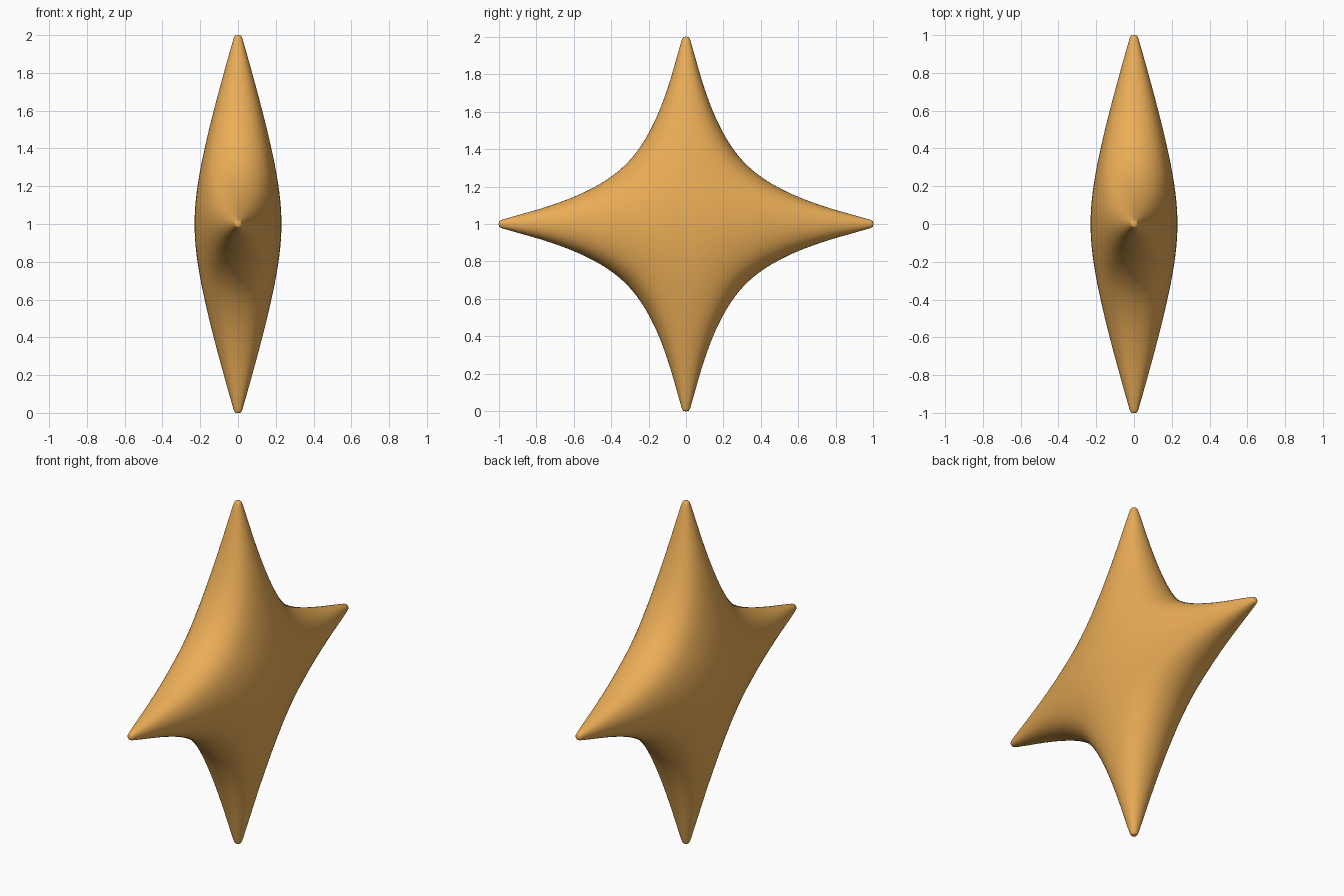
import bpy, bmesh
from mathutils import Matrix, Vector

if "Cube" in bpy.data.objects:
    bpy.data.objects.remove(bpy.data.objects["Cube"])

# Arm sections: distance from centre, half depth (x), half width
SECTIONS = [(0.25, 0.25, 0.25), (0.985, 0.025, 0.025), (1.003, 0.02, 0.02)]

bm = bmesh.new()


def add_ring(rot, dist, depth, width):
    corners = [(depth, width), (-depth, width), (-depth, -width), (depth, -width)]
    return [bm.verts.new(rot @ Vector((x, y, dist))) for x, y in corners]


# Four tapering points around the x axis
for k in range(4):
    rot = Matrix.Rotation(k * 1.5707963, 3, 'X')
    rings = [add_ring(rot, *s) for s in SECTIONS]
    for lower, upper in zip(rings, rings[1:]):
        for i in range(4):
            j = (i + 1) % 4
            bm.faces.new((lower[i], lower[j], upper[j], upper[i]))
    bm.faces.new(rings[-1])

# Broad faces of the core
d0, a0, w0 = SECTIONS[0]
for x in (-a0, a0):
    bm.faces.new([bm.verts.new((x, y, z)) for y, z in
                  ((-w0, -d0), (w0, -d0), (w0, d0), (-w0, d0))])

bmesh.ops.remove_doubles(bm, verts=bm.verts[:], dist=0.0005)
bmesh.ops.recalc_face_normals(bm, faces=bm.faces[:])
for f in bm.faces:
    f.smooth = True

mesh = bpy.data.meshes.new("four_point_star")
bm.to_mesh(mesh)
bm.free()
star = bpy.data.objects.new("four_point_star", mesh)
star.location.z = 1.0
bpy.context.collection.objects.link(star)

# Rounded surface
sub = star.modifiers.new("smooth_surface", 'SUBSURF')
sub.levels = sub.render_levels = 4

mat = bpy.data.materials.new("golden_orange")
mat.diffuse_color = (0.83, 0.42, 0.095, 1)
mat.use_nodes = True
mat.node_tree.nodes["Principled BSDF"].inputs["Base Color"].default_value = mat.diffuse_color
mesh.materials.append(mat)
